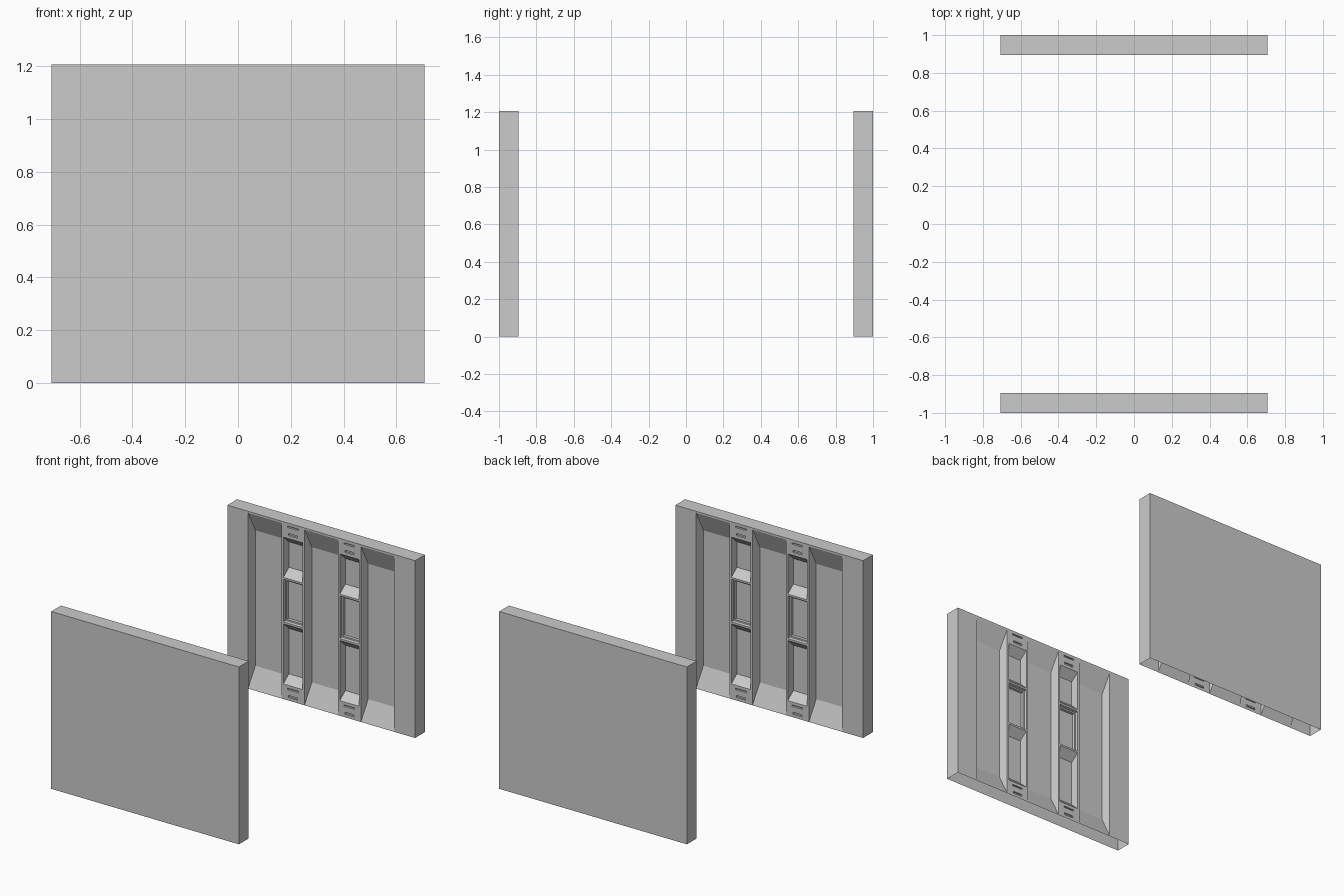
import bpy, bmesh

if "Cube" in bpy.data.objects:
    bpy.data.objects.remove(bpy.data.objects["Cube"])

W, H = 0.707, 1.207          # half width and height of a panel
FACE, BACK = 0.895, 1.0      # inner (detailed) face and outer plain face
bm = bmesh.new()


def loop(rect, depth):
    x0, x1, z0, z1 = rect
    return [bm.verts.new((x, FACE + depth, z))
            for x, z in ((x0, z0), (x1, z0), (x1, z1), (x0, z1))]


def area(rect):
    return (rect[1] - rect[0]) * (rect[3] - rect[2])


def tile(*steps):
    """Nested rectangles, each (rect, depth), skinned into a stepped pocket."""
    prev = loop(*steps[0])
    for step in steps[1:]:
        cur = loop(*step)
        for i in range(4):
            j = (i + 1) % 4
            bm.faces.new((prev[i], prev[j], cur[j], cur[i]))
        prev = cur
    bm.faces.new(prev)


def shrink(r, dx, dz):
    return (r[0] + dx, r[1] - dx, r[2] + dz, r[3] - dz)


# plain outer shell: back, sides and top, open underneath
front = loop((-W, W, 0, H), 0)
back = loop((-W, W, 0, H), BACK - FACE)
for i in (1, 2, 3):
    j = (i + 1) % 4
    bm.faces.new((front[j], front[i], back[i], back[j]))
bm.faces.new(back[::-1])

# flat end margins of the inner face
tile(((-W, -0.55, 0, H), 0))
tile(((0.55, W, 0, H), 0))

# three tall bays with long sloped ends
for x0, x1 in ((-0.55, -0.30), (-0.125, 0.125), (0.30, 0.55)):
    mouth = (x0, x1, 0.003, 1.195)
    tile(((x0, x1, 0, H), 0), (mouth, 0), (shrink(mouth, 0.015, 0.135), 0.056))

# two pilasters: slots at both ends, pockets above and below a framed window
for x0, x1 in ((-0.30, -0.125), (0.125, 0.30)):
    xc = (x0 + x1) / 2
    for z0, z1, half, h in ((0, 0.055, 0.035, 0.014), (0.055, 0.10, 0.04, 0.010),
                            (1.105, 1.155, 0.035, 0.014), (1.155, H, 0.04, 0.010)):
        zc = (z0 + z1) / 2
        slot = (xc - half, xc + half, zc - h / 2, zc + h / 2)
        tile(((x0, x1, z0, z1), 0), (slot, 0), (shrink(slot, 0.002, 0.002), 0.008))
    for z0, z1 in ((0.10, 0.515), (0.825, 1.105)):
        mouth = (x0 + 0.015, x1 - 0.015, z0 + 0.003, z1 - 0.003)
        tile(((x0, x1, z0, z1), 0), (mouth, 0), (shrink(mouth, 0.006, 0.05), 0.052))
    win = (x0 + 0.015, x1 - 0.015, 0.525, 0.815)
    tile(((x0, x1, 0.515, 0.825), 0), (win, 0), (shrink(win, 0.002, 0.004), 0.018),
         (shrink(win, 0.012, 0.014), 0.018), (shrink(win, 0.014, 0.016), 0.034))

bmesh.ops.remove_doubles(bm, verts=bm.verts, dist=0.0001)
mesh = bpy.data.meshes.new("wall_panels")
bm.to_mesh(mesh)
bm.free()
panels = bpy.data.objects.new("wall_panels", mesh)
bpy.context.collection.objects.link(panels)

# facing copy on the opposite side
mirror = panels.modifiers.new("facing_panel", 'MIRROR')
mirror.use_axis = (False, True, False)
mirror.use_mirror_merge = False
